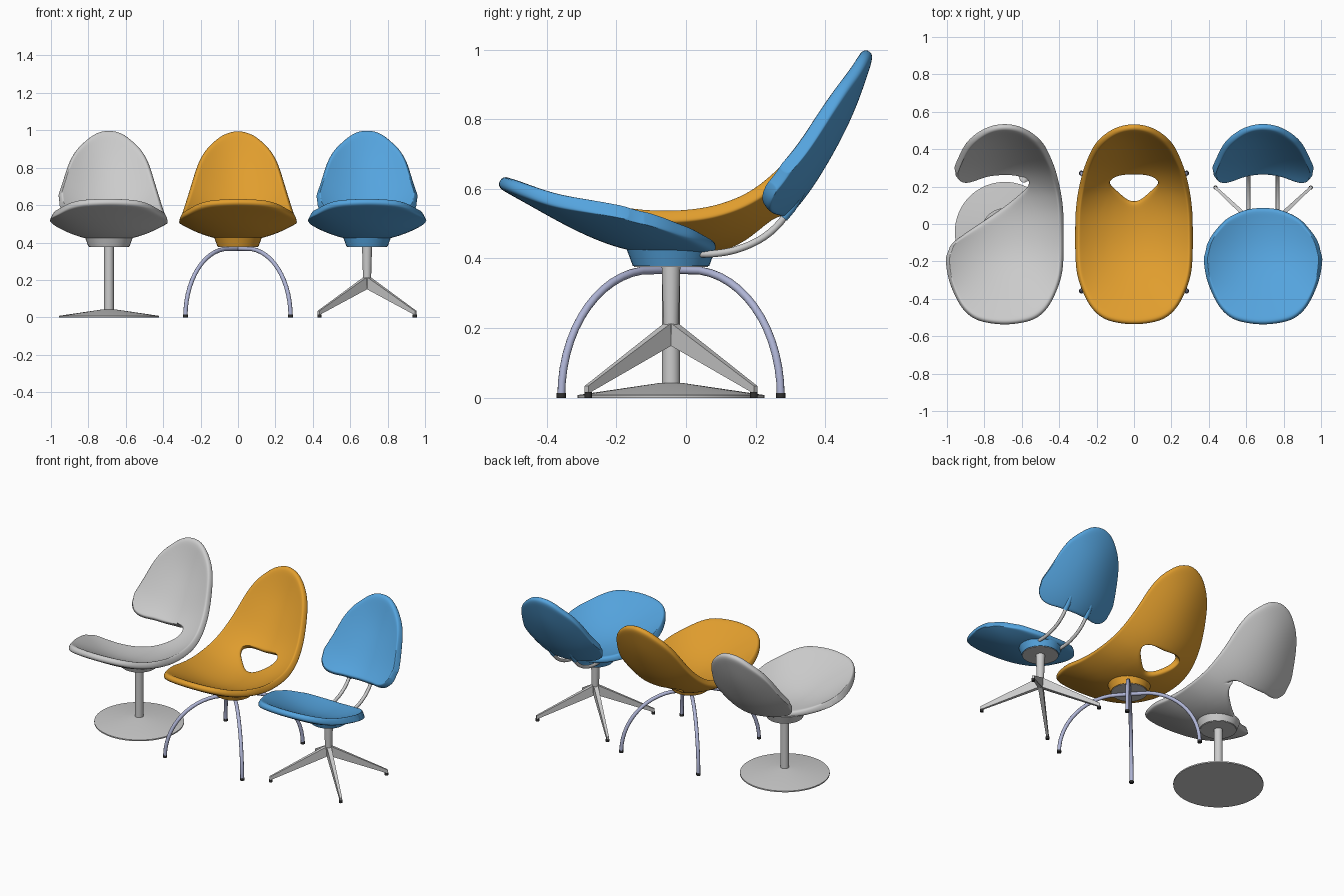
import bpy, bmesh, math
from mathutils import Vector

if "Cube" in bpy.data.objects:
    bpy.data.objects.remove(bpy.data.objects["Cube"])

CY = -0.043  # y of every pedestal axis


def material(name, rgb):
    m = bpy.data.materials.new(name)
    m.diffuse_color = (*rgb, 1)
    m.use_nodes = True
    m.node_tree.nodes["Principled BSDF"].inputs["Base Color"].default_value = m.diffuse_color
    return m


ORANGE = material("orange", (0.75, 0.34, 0.027))
BLUE = material("blue", (0.09, 0.37, 0.73))
LILAC = material("lilac_metal", (0.43, 0.46, 0.67))
BLACK = material("black_rubber", (0.03, 0.03, 0.03))

# Shell height: centreline profile and sideways curvature, both along y
CENTRE = [(-.526, .642), (-.4, .572), (-.3, .516), (-.2, .473), (-.12, .454), (0, .448),
          (.1, .46), (.2, .498), (.3, .585), (.4, .743), (.46, .872), (.503, 1.005)]
BOWL = [(-.526, .2), (-.4, .4), (-.3, .72), (-.2, .93), (0, 1.08), (.1, 1.2),
        (.2, 1.48), (.3, 2.0), (.4, 2.9), (.46, 3.8), (.503, 3.8)]


def smooth(table, y):
    y = max(table[0][0], min(table[-1][0], y))
    n = len(table)
    i = next(j for j in range(n - 1) if y <= table[j + 1][0])

    def slope(j):
        a, b = table[max(j - 1, 0)], table[min(j + 1, n - 1)]
        return (b[1] - a[1]) / (b[0] - a[0])
    (y0, a), (y1, b) = table[i], table[i + 1]
    h = y1 - y0
    t = (y - y0) / h
    return (a * (1 + 2 * t) * (1 - t) ** 2 + slope(i) * h * t * (1 - t) ** 2
            + b * t * t * (3 - 2 * t) + slope(i + 1) * h * t * t * (t - 1))


def height(x, y):
    return smooth(CENTRE, y) + smooth(BOWL, y) * x * x


def mir(pts):
    return [(-x, y) for x, y in pts]


def resample(pts, n):
    """Smooth path through pts, n evenly spaced points."""
    p = [Vector(q) for q in pts]
    p = [2 * p[0] - p[1]] + p + [2 * p[-1] - p[-2]]
    dense = []
    for i in range(1, len(p) - 2):
        a, b, c, d = p[i - 1:i + 3]
        for k in range(12):
            t = k / 12
            dense.append(0.5 * (2 * b + (c - a) * t + (2 * a - 5 * b + 4 * c - d) * t * t
                                + (3 * b - a - 3 * c + d) * t ** 3))
    dense.append(p[-2])
    acc = [0]
    for a, b in zip(dense, dense[1:]):
        acc.append(acc[-1] + (b - a).length)
    out, j = [], 0
    for k in range(n):
        s = acc[-1] * k / (n - 1)
        while j < len(acc) - 2 and acc[j + 1] < s:
            j += 1
        out.append(dense[j].lerp(dense[j + 1], (s - acc[j]) / (acc[j + 1] - acc[j])))
    return out


def shell(name, cx, inner, outer, n, closed=False, mat=None):
    """Curved padded shell spanned between two plan paths."""
    a, b = resample(inner, n + 1), resample(outer, n + 1)
    if closed:
        a, b = a[:-1], b[:-1]
    bm = bmesh.new()
    rows = []
    for p, q in zip(a, b):
        pts = [p.lerp(q, v) for v in (0, .06, .2, .36, .52, .68, .82, .94, 1)]
        rows.append([bm.verts.new((r.x, r.y, height(r.x, r.y))) for r in pts])
    for i in range(len(rows) if closed else len(rows) - 1):
        r, s = rows[i], rows[(i + 1) % len(rows)]
        for k in range(len(r) - 1):
            bm.faces.new((r[k], r[k + 1], s[k + 1], s[k]))
    bm.normal_update()
    if sum(f.normal.z for f in bm.faces) < 0:
        bmesh.ops.reverse_faces(bm, faces=bm.faces[:])
    for f in bm.faces:
        f.smooth = True
    me = bpy.data.meshes.new(name)
    bm.to_mesh(me)
    bm.free()
    ob = bpy.data.objects.new(name, me)
    bpy.context.collection.objects.link(ob)
    ob.location.x = cx
    if mat:
        me.materials.append(mat)
    sol = ob.modifiers.new("thickness", 'SOLIDIFY')
    sol.thickness, sol.offset = 0.041, -1
    sub = ob.modifiers.new("smooth", 'SUBSURF')
    sub.levels = sub.render_levels = 2


def cone(name, loc, r1, r2, z0, z1, mat=None, sides=32):
    bpy.ops.mesh.primitive_cone_add(vertices=sides, radius1=r1, radius2=r2, depth=z1 - z0,
                                    location=(loc[0], loc[1], (z0 + z1) / 2))
    ob = bpy.context.object
    ob.name = name
    if mat:
        ob.data.materials.append(mat)
    bpy.ops.object.shade_smooth_by_angle(angle=math.radians(40))


def tube(name, pts, r, mat=None):
    cu = bpy.data.curves.new(name, 'CURVE')
    cu.dimensions, cu.bevel_depth, cu.bevel_resolution, cu.use_fill_caps = '3D', r, 3, True
    sp = cu.splines.new('POLY')
    sp.points.add(len(pts) - 1)
    for p, q in zip(sp.points, pts):
        p.co = (*q, 1)
    sp.use_smooth = True
    if mat:
        cu.materials.append(mat)
    bpy.context.collection.objects.link(bpy.data.objects.new(name, cu))


# Plan outlines (right half, back tip to front tip)
H = [(0, .503), (.07, .492), (.135, .458), (.195, .4), (.243, .3), (.272, .2), (.29, .1), (.297, 0),
     (.298, -.2), (.285, -.3), (.248, -.4), (.2, -.467), (.13, -.508), (0, -.526)]
HOLE = [(0, .258), (.05, .258), (.095, .251), (.125, .23), (.118, .2), (.08, .165), (.035, .129), (0, .118)]
LOWER = [(-.247, .238), (-.232, .221), (-.2, .215), (-.16, .224), (-.09, .247), (0, .258)]

# Grey shell, open on one side
shell("grey_shell", -.69,
      LOWER + [(.07, .256), (.11, .247), (.125, .226), (.115, .19), (.07, .149), (0, .093),
               (-.13, .002), (-.2, -.047), (-.25, -.086), (-.278, -.12)],
      [(-.253, .265)] + mir(H[4:0:-1]) + H + mir(H[12:7:-1]) + [(-.292, -.155)], 72)
# Orange shell with a hole
shell("orange_shell", 0, HOLE + mir(HOLE[-2::-1]), H + mir(H[-2::-1]), 64, True, ORANGE)
# Blue back and seat
shell("blue_back", .69, LOWER + mir(LOWER[-2::-1]),
      [(-.253, .265)] + mir(H[4:0:-1]) + H[:5] + [(.253, .265)], 40, mat=BLUE)
REAR = [(-.284, -.12), (-.266, -.075), (-.235, -.028), (-.18, .03), (-.09, .073), (0, .084)]
shell("blue_seat", .69, REAR + mir(REAR[-2::-1]),
      [(-.294, -.16)] + mir(H[8:13]) + H[13:7:-1] + [(.294, -.16)], 40, mat=BLUE)

# Bosses and mounting discs under the seats
for nm, cx, mat in (("grey", -.69, None), ("orange", 0, ORANGE), ("blue", .69, BLUE)):
    cone(nm + "_boss", (cx, CY), .11, .128, .379, .428, mat)
    cone(nm + "_mount", (cx, CY), .106, .106, .376, .388)

# Grey pedestal
cone("grey_post", (-.69, CY), .026, .026, .03, .385)
cone("grey_base_rim", (-.69, CY), .268, .268, 0, .008, sides=64)
cone("grey_base_cone", (-.69, CY), .268, .03, .008, .043, sides=64)

# Orange arched legs, two crossing tubes
for s, nm in ((1, "a"), (-1, "b")):
    arch = []
    for k in range(-14, 15):
        t = abs(k) / 14 * math.pi / 2
        d = math.copysign(.18 + .82 * math.sin(t), k) if k else 0
        arch.append((.281 * d * s, CY + .315 * d, .005 + .362 * math.cos(t)))
    tube("orange_arch_leg_" + nm, arch, .0115, LILAC)
    for e in (1, -1):
        cone("orange_foot", (.281 * e * s, CY + .315 * e), .0135, .0135, 0, .014, BLACK, 16)

# Blue pedestal with four tapered legs
cone("blue_post", (.69, CY), .02, .027, .155, .385)
for sx in (1, -1):
    for sy in (1, -1):
        c = Vector((.69, CY, 0))
        d = Vector((.255 * sx, .238 * sy, 0))
        w = Vector((-d.y, d.x, 0)).normalized()
        verts = []
        for f, hw, zl, zh in ((0, .014, .155, .222), (1.02, .007, .012, .034)):
            for side, z in ((-1, zl), (1, zl), (1, zh), (-1, zh)):
                verts.append(c + d * f + w * hw * side + Vector((0, 0, z)))
        me = bpy.data.meshes.new("blue_leg")
        me.from_pydata(verts, [], [(3, 2, 1, 0), (4, 5, 6, 7), (0, 1, 5, 4),
                                   (1, 2, 6, 5), (2, 3, 7, 6), (3, 0, 4, 7)])
        bpy.context.collection.objects.link(bpy.data.objects.new("blue_leg", me))
        cone("blue_foot", (c + d).to_tuple()[:2], .011, .011, 0, .016, BLACK, 16)

# Rods joining blue seat and back, with sleeves on the back
for s in (1, -1):
    x = .69 + .078 * s
    path = resample([(.0, .415), (.07, .413), (.14, .424), (.21, .453), (.265, .497), (.315, .565)], 20)
    tube("blue_back_rod", [(x, p.x, p.y) for p in path], .0105)
    tube("blue_rod_sleeve", [(x, .278, .518), (x, .302, .547), (x, .332, .6)], .016, BLUE)
